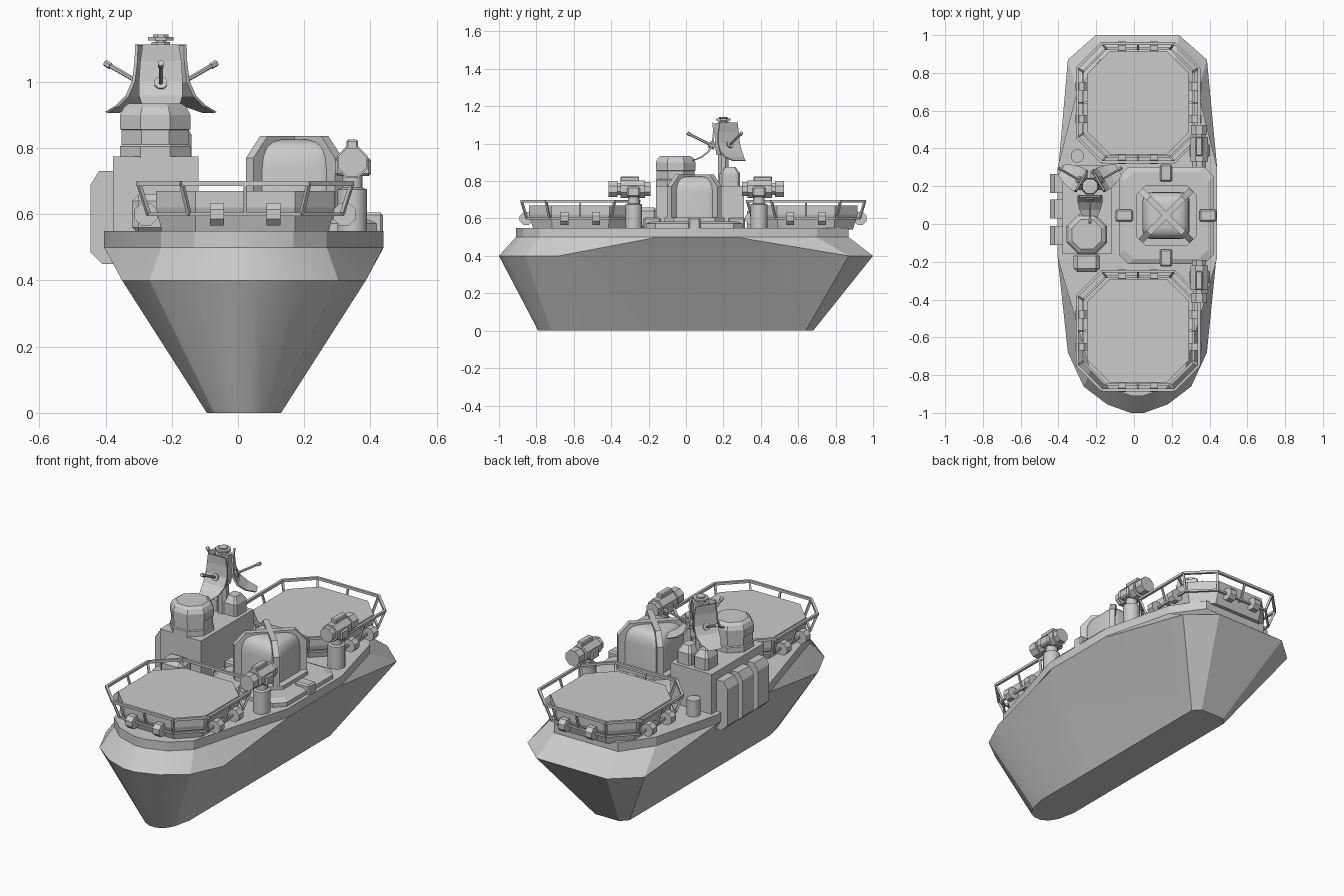
import bpy, bmesh, math
from mathutils import Vector, Matrix

if "Cube" in bpy.data.objects:
    bpy.data.objects.remove(bpy.data.objects["Cube"])


def finish(name, bm, smooth=None):
    bmesh.ops.recalc_face_normals(bm, faces=bm.faces)
    me = bpy.data.meshes.new(name)
    bm.to_mesh(me)
    bm.free()
    ob = bpy.data.objects.new(name, me)
    bpy.context.collection.objects.link(ob)
    if smooth:
        bpy.context.view_layer.objects.active = ob
        ob.select_set(True)
        bpy.ops.object.shade_smooth_by_angle(angle=math.radians(smooth))
        ob.select_set(False)
    return ob


def add_loft(bm, rings):
    vs = [[bm.verts.new(p) for p in r] for r in rings]
    n = len(vs[0])
    for a, b in zip(vs, vs[1:]):
        for i in range(n):
            j = (i + 1) % n
            bm.faces.new((a[i], a[j], b[j], b[i]))
    bm.faces.new(vs[0][::-1])
    bm.faces.new(vs[-1])


def loft(name, rings, smooth=None):
    bm = bmesh.new()
    add_loft(bm, rings)
    return finish(name, bm, smooth)


def octagon(c, hx, hy, ch, z):
    x, y = c
    return [(x + a, y + b, z) for a, b in (
        (hx, hy - ch), (hx - ch, hy), (ch - hx, hy), (-hx, hy - ch),
        (-hx, ch - hy), (ch - hx, -hy), (hx - ch, -hy), (hx, ch - hy))]


def circle(c, r, z, n=8):
    return [(c[0] + r * math.cos((i + .5) * math.tau / n),
             c[1] + r * math.sin((i + .5) * math.tau / n), z) for i in range(n)]


def add_bar(bm, p, q, r, n=4):
    p, q = Vector(p), Vector(q)
    rot = (q - p).to_track_quat('Z', 'Y')
    add_loft(bm, [[e + rot @ Vector(v) for v in circle((0, 0), r, 0, n)] for e in (p, q)])


def bar(name, p, q, r, n=8, smooth=None):
    bm = bmesh.new()
    add_bar(bm, p, q, r, n)
    return finish(name, bm, smooth)


def box(name, lo, hi, bevel=0, seg=1, smooth=None):
    bm = bmesh.new()
    bmesh.ops.create_cube(bm, size=1)
    for v in bm.verts:
        v.co = [l + (h - l) * (c + .5) for l, h, c in zip(lo, hi, v.co)]
    if bevel:
        bmesh.ops.bevel(bm, geom=bm.edges[:], offset=bevel, segments=seg,
                        profile=.5, affect='EDGES')
    return finish(name, bm, smooth)


# Hull: half outlines from stern to bow, mirrored about the keel line
def mirrored(half, cx=.018):
    return [(cx + x, y, z) for x, y, z in half] + [(cx - x, y, z) for x, y, z in half[::-1]]


keel = [(.075, .68), (.112, .64), (.112, .3), (.112, -.2),
        (.112, -.62), (.09, -.72), (.06, -.77), (.02, -.79)]
chine = [(.22, 1, .4), (.368, .87, .4), (.418, .3, .495), (.418, -.18, .495),
         (.368, -.68, .4), (.285, -.86, .4), (.16, -.955, .4), (.035, -1, .4)]
deck = [(.2, .87), (.32, .7), (.422, .3), (.422, -.18),
        (.32, -.53), (.25, -.78), (.15, -.87), (.03, -.91)]
loft("hull", [mirrored([(x, y, 0) for x, y in keel]), mirrored(chine),
              mirrored([(x, y, .5) for x, y in deck]),
              mirrored([(x, y, .55) for x, y in deck])], 20)

# Landing pads with tilted railings and edge drums
for tag, cy in (("front", -.565), ("rear", .642)):
    c = (.022, cy)
    loft(tag + "_pad", [octagon(c, .25, .25, .1, .54), octagon(c, .27, .275, .12, .62),
                        octagon(c, .27, .275, .12, .67)])
    bm = bmesh.new()
    top = octagon(c, .322, .314, .13, .693)
    low = octagon(c, .292, .286, .122, .6)
    for i in range(8):
        j = (i + 1) % 8
        add_bar(bm, top[i], top[j], .01)
        add_bar(bm, low[i], low[j], .008)
        add_bar(bm, low[i], top[i], .008)
        if i % 2:
            m0, m1 = (Vector(a[i]).lerp(Vector(a[j]), .5) for a in (low, top))
            add_bar(bm, m0, m1, .007)
            add_bar(bm, m0, m0.lerp(Vector((c[0], cy, .6)), .15), .008)
    finish(tag + "_railing", bm)
    for s in (-1, 1):
        for t in (-.085, .085):
            x, y = c[0] + t, cy + s * .29
            bar(tag + "_edge_drum", (x - .021, y, .6), (x + .021, y, .6), .037, 8)
            x, y = c[0] + s * .3, cy + t
            bar(tag + "_side_drum", (x, y - .021, .6), (x, y + .021, .6), .037, 8)

# Deckhouse on the left with side vents, locker and deck drum
box("deckhouse", (-.378, -.16, .54), (-.12, .31, .775))
for y in (-.06, .08, .215):
    bm = bmesh.new()
    prof = [(-.37, .45), (-.41, .45), (-.445, .485), (-.445, .69), (-.42, .73), (-.37, .73)]
    add_loft(bm, [[(x, yy, z) for x, z in prof] for yy in (y - .05, y + .05)])
    finish("side_vent", bm)
box("front_locker", (-.32, -.255, .54), (-.18, -.15, .66), .02)
loft("deck_drum", [circle((-.3, .36), .036, z, 12) for z in (.54, .64)], 40)

# Octagonal turret on the deckhouse
tc = (-.25, -.055)
loft("turret", [circle(tc, r, z) for r, z in (
    (.115, .77), (.115, .805), (.11, .81), (.11, .855), (.115, .856),
    (.115, .9), (.103, .923), (.085, .935))])

# Mast base blocks, mast and cap
for x in (-.29, -.185):
    c = (x, .235)
    loft("mast_block", [octagon(c, .045, .055, .012, .77), octagon(c, .045, .055, .012, .84),
                        octagon(c, .025, .03, .008, .875)])
mc = Vector((-.233, .2, 0))
bar("mast", (mc.x, mc.y, .77), (mc.x, mc.y, 1.12), .03)
loft("mast_head", [circle(mc, r, z) for r, z in ((.04, .94), (.048, .98), (.045, 1.11))])
loft("mast_cap", [circle(mc, r, z) for r, z in (
    (.018, 1.11), (.018, 1.125), (.042, 1.125), (.042, 1.135), (.025, 1.136), (.025, 1.143))])

# Three curved radar panels, each with a feed arm: (radius, height, half width)
panel = [(.048, 1.11, .055), (.046, 1.06, .062), (.052, 1.0, .066),
         (.075, .955, .066), (.115, .925, .056), (.165, .906, .035)]
for k in range(3):
    spin = Matrix.Translation(mc) @ Matrix.Rotation(math.radians(-90 + 120 * k), 4, 'Z')
    bm = bmesh.new()
    add_loft(bm, [[(r + d, s * w, z + d * .3) for d, s in ((0, -1), (0, 1), (.01, 1), (.01, -1))]
                  for r, z, w in panel])
    add_bar(bm, (.045, 0, .985), (.075, 0, .998), .02, 8)
    add_bar(bm, (.05, 0, .985), (.19, 0, 1.055), .007, 6)
    add_bar(bm, (.175, 0, 1.047), (.194, 0, 1.057), .01, 6)
    bm.transform(spin)
    finish("radar_panel", bm)

# Stepped base for the large dome
dc = (.17, .045)
loft("dome_base", [octagon(dc, hx, hy, .05, z) for hx, hy, z in (
    (.25, .258, .54), (.25, .258, .572), (.222, .23, .585))])
loft("dome_plinth", [octagon(dc, .16, .16, .05, z) for z in (.57, .605)])
for dx, dy in ((.222, 0), (-.222, 0), (0, .225), (0, -.225)):
    hx, hy = (.046, .032) if dx else (.032, .046)
    x, y = dc[0] + dx, dc[1] + dy
    box("base_locker", (x - hx, y - hy, .54), (x + hx, y + hy, .605), .008)

# Rounded square dome with crossing straps


def rounded_square(h, r, z, seg=4):
    pts = []
    for q in range(4):
        a0 = q * math.pi / 2
        cx, cy = ((1, 1), (-1, 1), (-1, -1), (1, -1))[q]
        for i in range(seg + 1):
            a = a0 + i * math.pi / 2 / seg
            pts.append((dc[0] + cx * (h - r) + r * math.cos(a),
                        dc[1] + cy * (h - r) + r * math.sin(a), z))
    return pts


loft("dome", [rounded_square(h, r, z) for h, r, z in (
    (.125, .05, .57), (.125, .05, .74), (.121, .05, .775), (.11, .048, .802),
    (.092, .045, .818), (.065, .04, .825))], 35)
prof_out = [(.19, .58), (.19, .77), (.13, .836)]
prof_in = [(.15, .58), (.15, .76), (.115, .81)]
for a in (45, 135):
    bm = bmesh.new()
    outline = (prof_out + [(-r, z) for r, z in prof_out[::-1]]
               + [(-r, z) for r, z in prof_in] + prof_in[::-1])
    add_loft(bm, [[(r, s, z) for r, z in outline] for s in (-.016, .016)])
    bm.transform(Matrix.Translation((*dc, 0)) @ Matrix.Rotation(math.radians(a), 4, 'Z'))
    finish("dome_strap", bm)

# Two gun mounts on posts, facing fore and aft
for tag, y0, d in (("front", -.28, -1), ("rear", .39, 1)):
    x, z = .345, .757
    loft(tag + "_gun_post", [circle((x, y0), r, h, 12) for r, h in (
        (.046, .54), (.046, .675), (.032, .68), (.032, .72))], 40)

    def seg(part, a, b, r):
        bar(tag + part, (x, y0 + d * a, z), (x, y0 + d * b, z), r, 8)
    seg("_gun_body", -.06, .07, .05)
    seg("_gun_breech", -.09, -.06, .04)
    seg("_gun_neck", .07, .085, .035)
    seg("_gun_barrel", .085, .135, .046)
    ya, yb = sorted((y0 - d * .03, y0 + d * .07))
    box(tag + "_gun_sight", (x - .018, ya, .79), (x + .018, yb, .825), .005)
    box(tag + "_gun_cheeks", (x - .052, y0 - .035, .715), (x + .057, y0 + .035, .77), .008)
